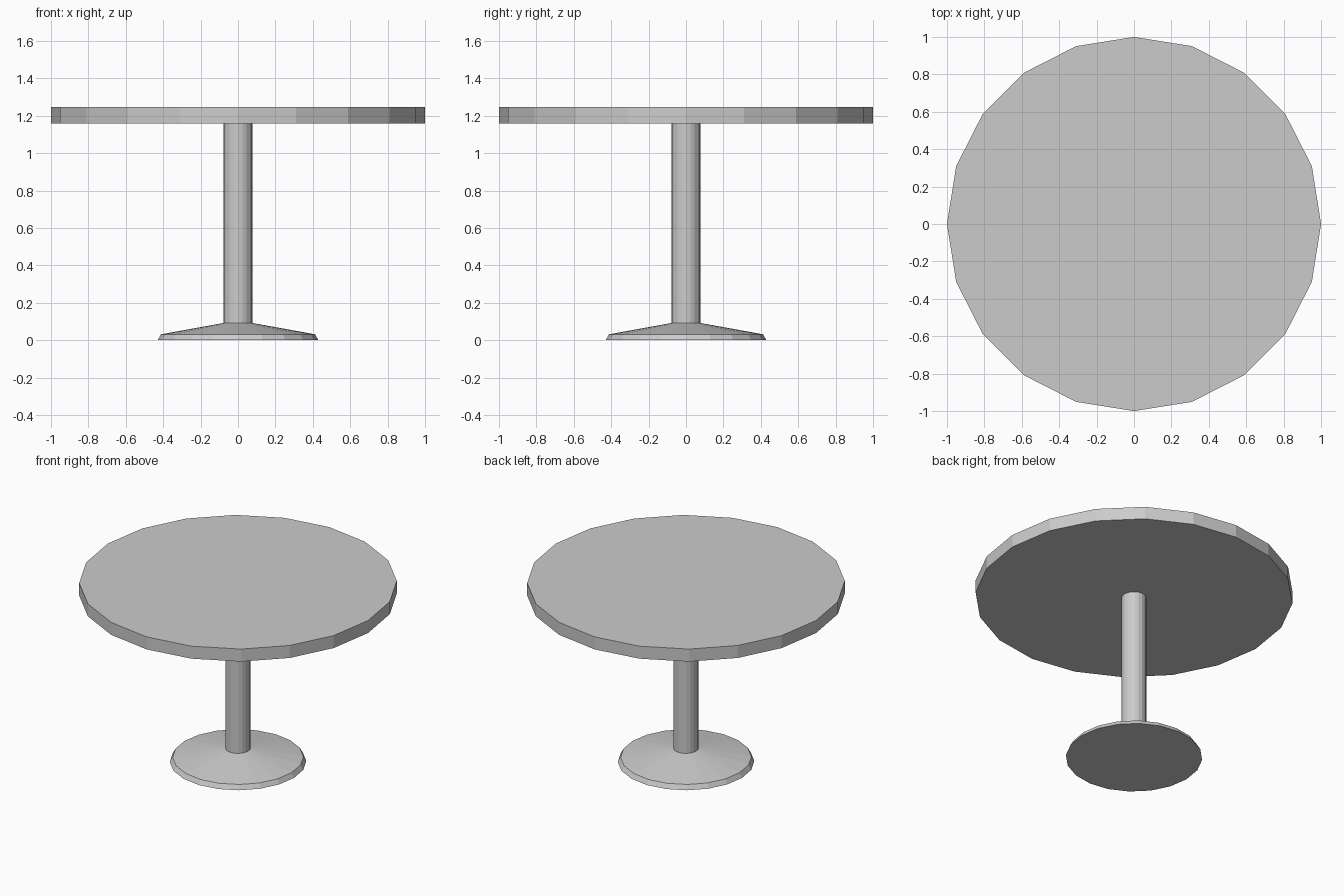
import bpy, bmesh
from math import cos, sin, tau

if "Cube" in bpy.data.objects:
    bpy.data.objects.remove(bpy.data.objects["Cube"])

SIDES = 20


def lathe(name, profile):
    """Closed solid turned around z from (radius, height) points, bottom to top."""
    bm = bmesh.new()
    rings = [[bm.verts.new((r * cos(tau * i / SIDES), r * sin(tau * i / SIDES), z))
              for i in range(SIDES)] for r, z in profile]
    for low, high in zip(rings, rings[1:]):
        for i in range(SIDES):
            j = (i + 1) % SIDES
            bm.faces.new((low[i], low[j], high[j], high[i]))
    bm.faces.new(rings[0][::-1])
    bm.faces.new(rings[-1])
    mesh = bpy.data.meshes.new(name)
    bm.to_mesh(mesh)
    bm.free()
    obj = bpy.data.objects.new(name, mesh)
    bpy.context.collection.objects.link(obj)
    return obj


# Flared foot
lathe("base", [(0.43, 0), (0.412, 0.032), (0.078, 0.092)])
# Central post
lathe("column", [(0.078, 0.092), (0.078, 1.16)])
# Round top
lathe("tabletop", [(1.0, 1.16), (1.0, 1.247)])
